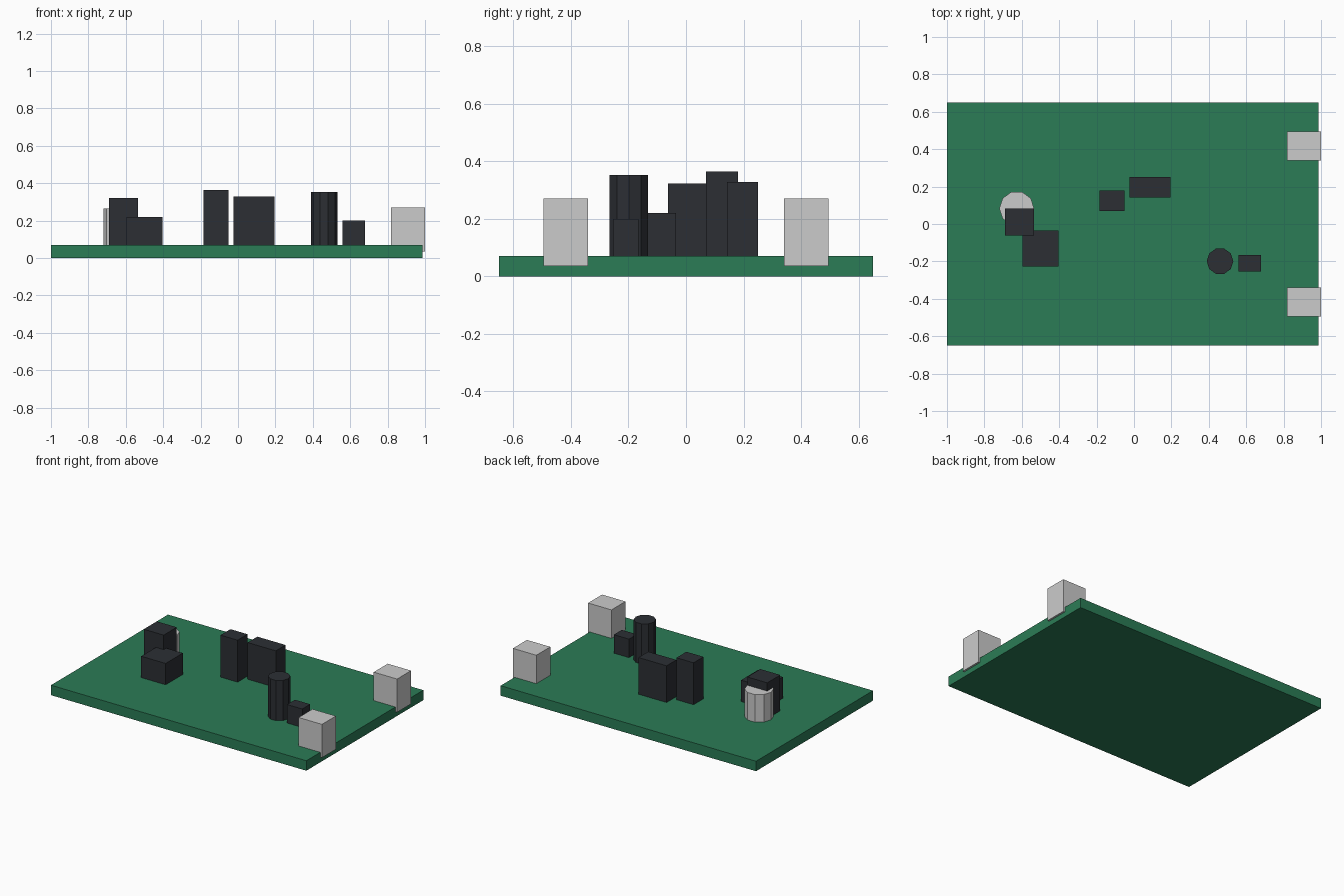
import bpy, math

if "Cube" in bpy.data.objects:
    bpy.data.objects.remove(bpy.data.objects["Cube"])

def material(name, rgb):
    m = bpy.data.materials.new(name)
    m.diffuse_color = (*rgb, 1)
    m.use_nodes = True
    m.node_tree.nodes["Principled BSDF"].inputs["Base Color"].default_value = m.diffuse_color
    return m

GREEN = material("board_green", (0.024, 0.20, 0.093))
DARK = material("component_dark", (0.025, 0.028, 0.034))
METAL = material("metal_light", (0.54, 0.56, 0.57))
TOP = 0.07  # board surface height

def finish(name, mat):
    ob = bpy.context.object
    ob.name = name
    bpy.ops.object.transform_apply(location=False, rotation=True, scale=True)
    ob.data.materials.append(mat)

def box(name, x, y, z, mat):
    spans = (x, y, z)
    bpy.ops.mesh.primitive_cube_add(size=1, location=[(a + b) / 2 for a, b in spans])
    bpy.context.object.scale = [b - a for a, b in spans]
    finish(name, mat)

def can(name, x, y, r, top, mat):
    bpy.ops.mesh.primitive_cylinder_add(vertices=10, radius=r, depth=top - TOP,
                                        location=(x, y, (top + TOP) / 2),
                                        rotation=(0, 0, math.pi / 2))
    finish(name, mat)

# Circuit board
box("board", (-1, 0.987), (-0.65, 0.65), (0, TOP), GREEN)

# Edge connectors, overhanging the right edge
for name, s in (("connector_front", -1), ("connector_back", 1)):
    box(name, (0.818, 1.0), sorted((s * 0.34, s * 0.495)), (0.036, 0.27), METAL)

# Rectangular components: x span, y span, top height
chips = [
    ((-0.69, -0.535), (-0.062, 0.083), 0.322),
    ((-0.595, -0.405), (-0.226, -0.034), 0.22),
    ((-0.185, -0.052), (0.07, 0.18), 0.365),
    ((-0.025, 0.194), (0.143, 0.251), 0.328),
    ((0.56, 0.678), (-0.254, -0.166), 0.20),
]
for i, (x, y, top) in enumerate(chips, 1):
    box(f"chip_{i}", x, y, (TOP, top), DARK)

# Round capacitors
can("capacitor_light", -0.627, 0.083, 0.093, 0.264, METAL)
can("capacitor_dark", 0.46, -0.199, 0.071, 0.353, DARK)
